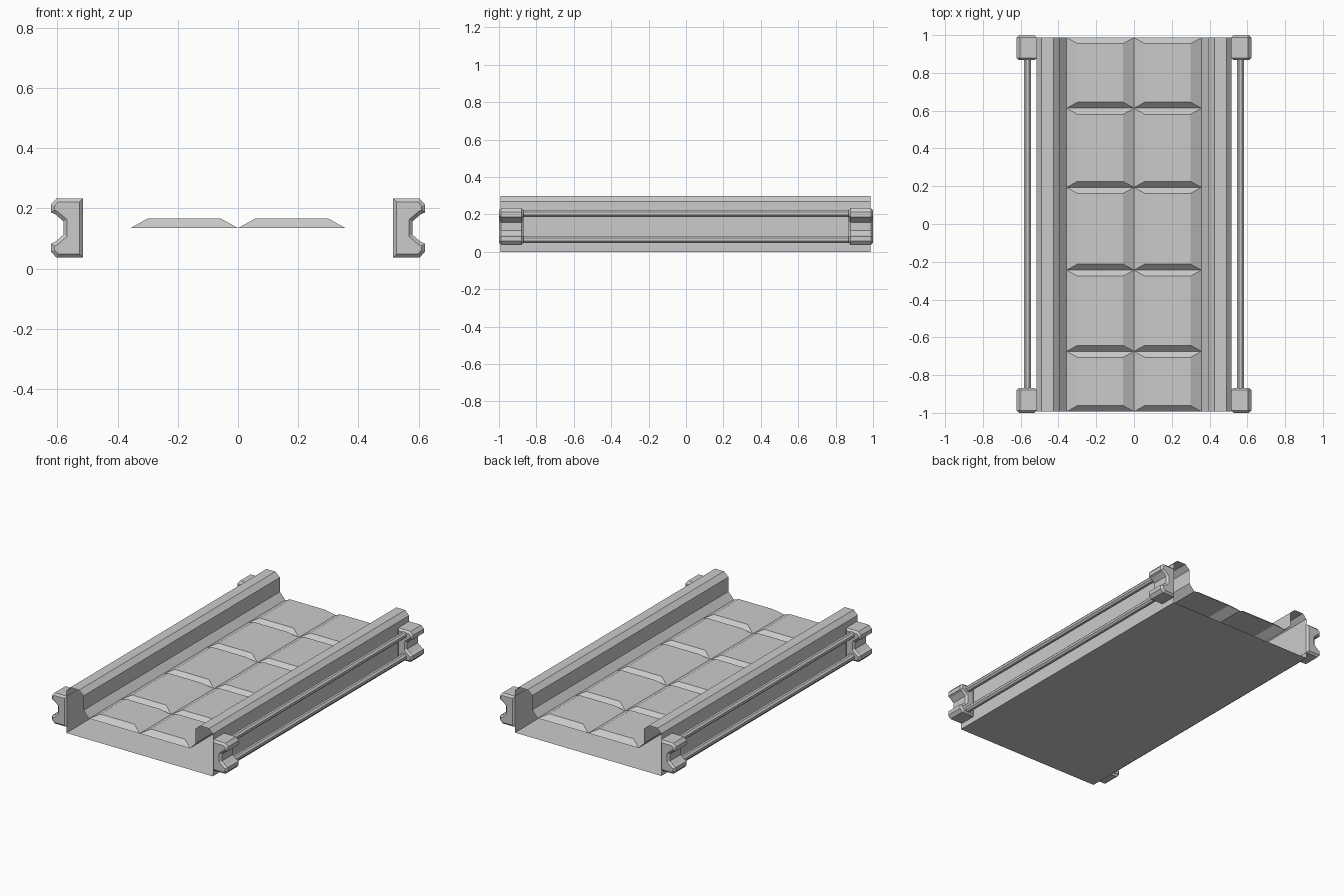
import bpy, bmesh, math

if "Cube" in bpy.data.objects:
    bpy.data.objects.remove(bpy.data.objects["Cube"])

Y0, Y1 = -0.993, 0.987


def finish(name, bm, closed=True):
    if closed:
        bmesh.ops.recalc_face_normals(bm, faces=bm.faces)
    mesh = bpy.data.meshes.new(name)
    bm.to_mesh(mesh)
    bm.free()
    obj = bpy.data.objects.new(name, mesh)
    bpy.context.collection.objects.link(obj)
    return obj


def prism(bm, profile, y0, y1):
    """Closed prism of an (x, z) profile along y; returns its end caps."""
    a = [bm.verts.new((x, y0, z)) for x, z in profile]
    b = [bm.verts.new((x, y1, z)) for x, z in profile]
    n = len(profile)
    for i in range(n):
        j = (i + 1) % n
        bm.faces.new((a[i], a[j], b[j], b[i]))
    caps = [bm.faces.new(a[::-1]), bm.faces.new(b)]
    bmesh.ops.recalc_face_normals(bm, faces=bm.faces)
    return caps


# Open-ended body shell: kerb on each side joined by the flat underside
kerb = [(0.357, 0.135), (0.395, 0.178), (0.395, 0.27), (0.427, 0.298),
        (0.49, 0.298), (0.517, 0.27), (0.517, 0)]
section = kerb + [(-x, z) for x, z in reversed(kerb)]
bm = bmesh.new()
rings = [[bm.verts.new((x, y, z)) for x, z in section] for y in (Y0, Y1)]
for i in range(len(section) - 1):
    bm.faces.new((rings[0][i], rings[0][i + 1], rings[1][i + 1], rings[1][i]))
finish("body_shell", bm, closed=False)

# Bevelled floor tiles, two columns of five
bm = bmesh.new()
seams = [Y0, -0.674, -0.244, 0.194, 0.613, Y1]
for xa, xb in ((-0.357, 0), (0, 0.357)):
    for ya, yb in zip(seams, seams[1:]):
        low = [bm.verts.new((x, y, 0.135)) for x, y in
               ((xa, ya), (xb, ya), (xb, yb), (xa, yb))]
        ix, iy = 0.058, 0.032
        top = [bm.verts.new((x, y, 0.167)) for x, y in
               ((xa + ix, ya + iy), (xb - ix, ya + iy),
                (xb - ix, yb - iy), (xa + ix, yb - iy))]
        bm.faces.new(top)
        for i in range(4):
            j = (i + 1) % 4
            bm.faces.new((low[i], low[j], top[j], top[i]))
bmesh.ops.remove_doubles(bm, verts=bm.verts, dist=0.0005)
finish("floor_tiles", bm, closed=False)

# Notched corner brackets with chamfered ends
half = [(0.515, 0.233), (0.603, 0.233), (0.621, 0.213), (0.621, 0.187),
        (0.606, 0.18), (0.579, 0.157)]
bracket = half + [(x, 0.27 - z) for x, z in reversed(half)]
CH = 0.012
for side, sx in (("left", -1), ("right", 1)):
    profile = [(sx * x, z) for x, z in bracket]
    for end, ya, yb in (("front", -1, -0.868), ("back", 0.868, 1)):
        bm = bmesh.new()
        caps = prism(bm, profile, ya + CH, yb - CH)
        bmesh.ops.inset_individual(bm, faces=caps, thickness=CH, depth=CH,
                                   use_even_offset=True)
        finish(f"{end}_{side}_bracket", bm)

    # Thin octagonal rods between the brackets
    for level, zc in (("upper", 0.205), ("lower", 0.066)):
        bm = bmesh.new()
        rod = [(sx * 0.564 + 0.02 * math.cos(a), zc + 0.02 * math.sin(a))
               for a in (math.pi / 8 + k * math.pi / 4 for k in range(8))]
        prism(bm, rod, -0.88, 0.88)
        finish(f"{level}_{side}_rod", bm)
